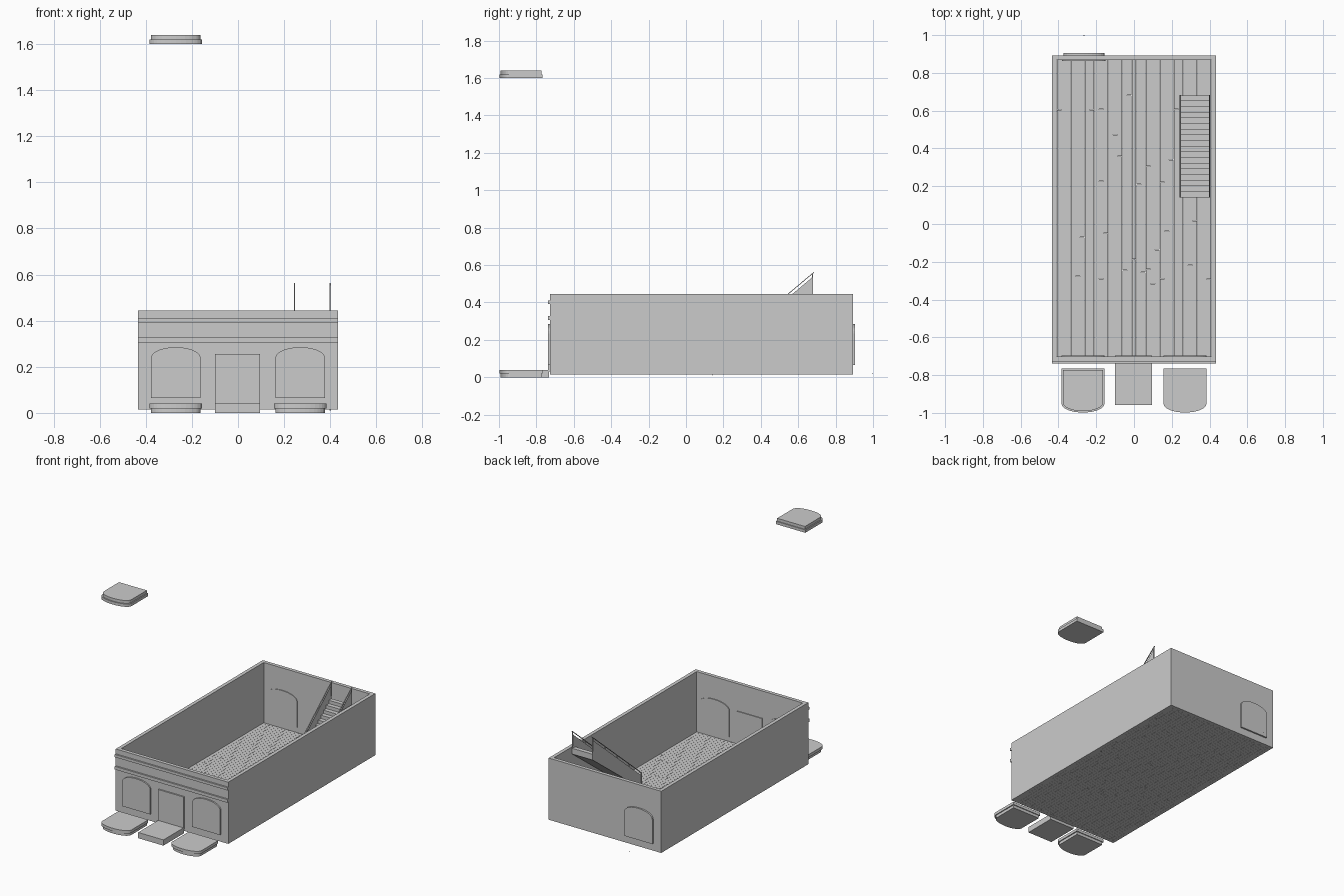
import bpy, bmesh, math, random

if "Cube" in bpy.data.objects:
    bpy.data.objects.remove(bpy.data.objects["Cube"])
random.seed(4)

def make(name, verts, faces):
    me = bpy.data.meshes.new(name)
    me.from_pydata(verts, [], faces)
    bm = bmesh.new()
    bm.from_mesh(me)
    bmesh.ops.recalc_face_normals(bm, faces=bm.faces)
    bm.to_mesh(me)
    bm.free()
    ob = bpy.data.objects.new(name, me)
    bpy.context.collection.objects.link(ob)
    return ob

def prism(name, profile, d0, d1, to3d):
    """Extrude a 2D profile from depth d0 to d1; to3d maps (u, v, depth) to xyz."""
    n = len(profile)
    verts = [to3d(u, v, d) for d in (d0, d1) for u, v in profile]
    faces = [tuple(range(n)), tuple(range(n, 2 * n))]
    faces += [(i, (i + 1) % n, n + (i + 1) % n, n + i) for i in range(n)]
    return make(name, verts, faces)

def rect(u0, u1, v0, v1):
    return [(u0, v0), (u1, v0), (u1, v1), (u0, v1)]

def box(name, x0, x1, y0, y1, z0, z1):
    return prism(name, rect(x0, x1, y0, y1), z0, z1, lambda u, v, d: (u, v, d))

def arch(cx, base, half, height, rise=0.05, n=16):
    """Flattened arch outline standing on v = base."""
    pts = [(cx - half, base), (cx + half, base)]
    for i in range(n + 1):
        a = math.pi * i / n
        pts.append((cx + half * math.cos(a),
                    base + height - rise + rise * math.sin(a) ** 0.9))
    return pts

upright = lambda u, v, d: (u, d, v)
flat = lambda u, v, d: (u, -v, d)
side = lambda u, v, d: (d, u, v)

# Open-topped shell: four walls
X, Y0, Y1, Z0, Z1, T = 0.434, -0.727, 0.893, 0.015, 0.445, 0.025
box("front_wall", -X, X, Y0, Y0 + T, Z0, Z1)
box("back_wall", -X, X, Y1 - T, Y1, Z0, Z1)
for s, n in ((-1, "left"), (1, "right")):
    a, b = sorted((s * X, s * (X - T)))
    box(n + "_wall", a, b, Y0 + T, Y1 - T, Z0, Z1)

# Front mouldings
box("lower_moulding", -X, X, Y0 - 0.011, Y0, 0.306, 0.328)
box("upper_moulding", -X, X, Y0 - 0.011, Y0, 0.392, 0.411)

# Plank floor with staggered joints
xi, ya, yb, count = X - T, Y0 + T, Y1 - T, 33
pitch, gap = 2 * xi / count, 0.0005
verts, faces = [], []
for i in range(count):
    x0, x1 = -xi + i * pitch + gap, -xi + (i + 1) * pitch - gap
    y = ya
    while y < yb:
        e = y + random.uniform(0.35, 0.7)
        if yb - e < 0.15:
            e = yb
        k = len(verts)
        verts += [(px, py, pz) for pz in (0.015, 0.025)
                  for px, py in rect(x0, x1, y + gap, e - gap)]
        faces += [tuple(k + j for j in f) for f in
                  ((0, 1, 2, 3), (4, 5, 6, 7), (0, 1, 5, 4),
                   (1, 2, 6, 5), (2, 3, 7, 6), (3, 0, 4, 7))]
        y = e
make("floor_planks", verts, faces)

# Windows and door set through the walls
for cx, n in ((-0.27, "left"), (0.27, "right")):
    prism(n + "_front_window", arch(cx, 0.065, 0.108, 0.22), -0.737, -0.72, upright)
    prism(n + "_front_window_inside", arch(cx, 0.06, 0.115, 0.23), -0.715, -0.696, upright)
prism("back_window", arch(-0.265, 0.065, 0.108, 0.22), 0.885, 0.904, upright)
prism("back_window_inside", arch(-0.265, 0.06, 0.115, 0.23), 0.863, 0.88, upright)
box("front_door", -0.1, 0.095, -0.737, -0.696, 0.03, 0.255)

# Loose panels lying in front, and one floating above
def loose_window(name, cx, z, wide_on_top):
    for k in (0, 1):
        wide = (k == 1) == wide_on_top
        half, base, h = (0.114, 0.766, 0.232) if wide else (0.107, 0.772, 0.219)
        prism(f"{name}_{'flange' if wide else 'body'}", arch(cx, base, half, h),
              z + 0.02 * k, z + 0.02 * k + 0.02, flat)

loose_window("loose_left_window", -0.27, 0.0, True)
loose_window("loose_right_window", 0.27, 0.0, True)
loose_window("floating_window", -0.27, 1.6, False)
box("loose_door", -0.1, 0.095, -0.957, -0.732, 0.0, 0.04)
box("stray_chip", -0.267, -0.263, 0.996, 1.0, 0.018, 0.022)

# Staircase: sawtooth steps with a sloping underside
SX0, SX1, SY0, SY1, SZ0, SZ1, N = 0.245, 0.4, 0.14, 0.68, 0.025, 0.44, 18
dy, dz = (SY1 - SY0) / N, (SZ1 - SZ0) / N
saw = [(SY0, SZ0)]
for i in range(N):
    saw += [(SY0 + i * dy, SZ0 + (i + 1) * dz), (SY0 + (i + 1) * dy, SZ0 + (i + 1) * dz)]
saw += [(SY1, SZ1 - 0.04), (SY0 + 0.04, SZ0)]
prism("stair_steps", saw, SX0, SX1, side)

# Railings: infill panel, posts and handrail on both sides
def rail_z(y):
    return 0.107 + (y - SY0) * 0.84

for x, n in ((SX0, "inner"), (SX1, "outer")):
    a, b = x - 0.0015, x + 0.0015
    prism(n + "_rail_panel", [(SY0, SZ0), (SY0 + 0.04, SZ0), (SY1, SZ1 - 0.04),
                              (SY1, rail_z(SY1) - 0.022), (SY0, rail_z(SY0) - 0.022)], a, b, side)
    prism(n + "_handrail", [(SY0, rail_z(SY0) - 0.005), (SY1 + 0.004, rail_z(SY1) - 0.002),
                            (SY1 + 0.004, rail_z(SY1) + 0.003), (SY0, rail_z(SY0))],
          x - 0.003, x + 0.003, side)
    for i in range(5):
        y = SY0 + 0.003 + i * (SY1 - SY0 - 0.006) / 4
        box(f"{n}_rail_post_{i + 1}", x - 0.0025, x + 0.0025, y - 0.0025, y + 0.0025,
            rail_z(y) - 0.1, rail_z(y) - 0.002)
